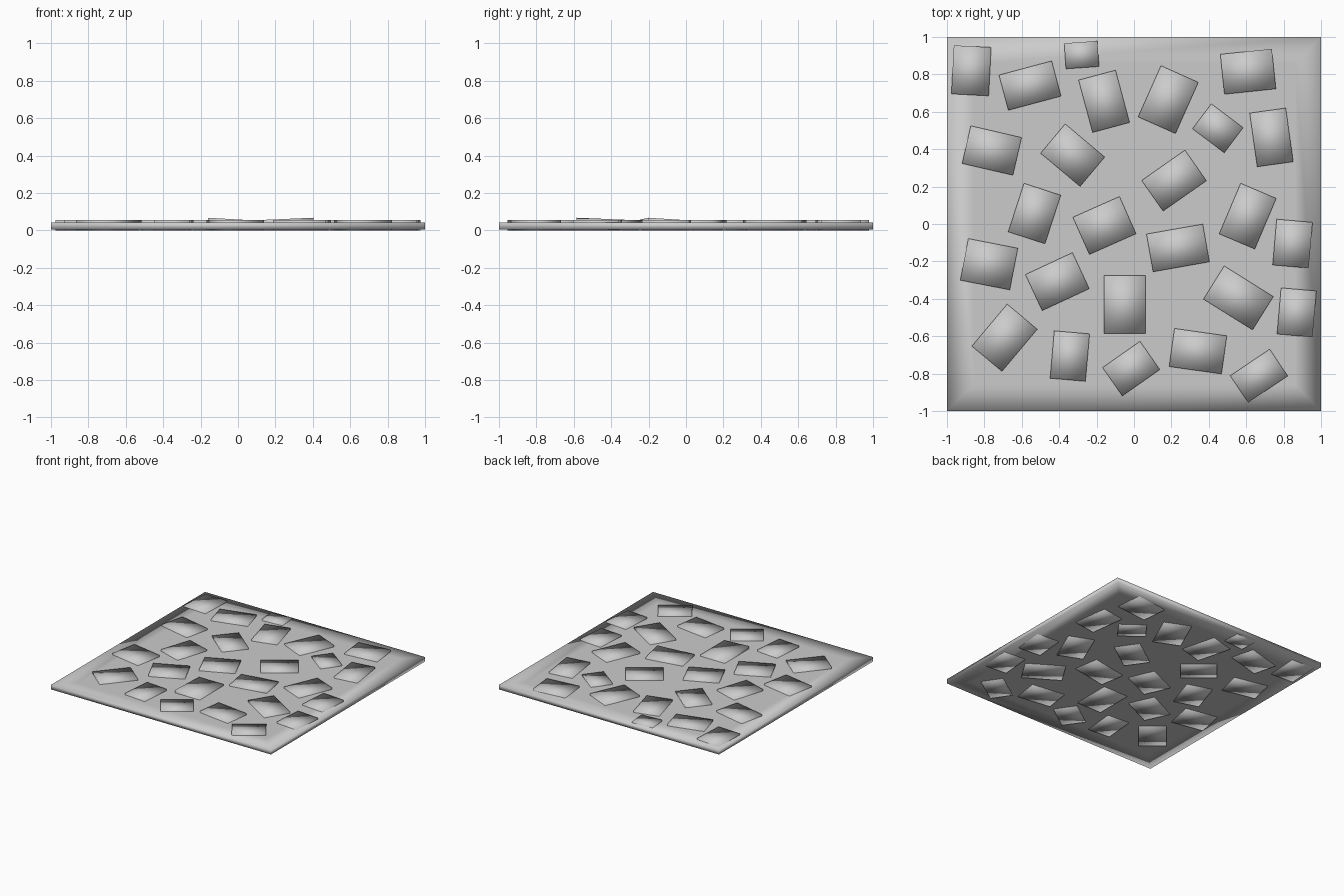
import bpy, bmesh
from math import radians
from mathutils import Matrix, Vector

if "Cube" in bpy.data.objects:
    bpy.data.objects.remove(bpy.data.objects["Cube"])

SLAB_BOTTOM, SLAB_TOP, STONE_TOP, RAISED = 0.006, 0.043, 0.055, 0.068


def make_object(name, bm):
    bmesh.ops.recalc_face_normals(bm, faces=bm.faces)
    for f in bm.faces:
        f.smooth = True
    mesh = bpy.data.meshes.new(name)
    bm.to_mesh(mesh)
    bm.free()
    ob = bpy.data.objects.new(name, mesh)
    bpy.context.collection.objects.link(ob)
    return ob


# thin square ground slab, with a border loop so the smooth shading rolls off at the rim
bm = bmesh.new()
bmesh.ops.create_cube(bm, size=1)
for v in bm.verts:
    v.co = Vector((v.co.x * 2, v.co.y * 2, SLAB_TOP if v.co.z > 0 else SLAB_BOTTOM))
caps = [f for f in bm.faces if abs(f.normal.z) > 0.5]
bmesh.ops.inset_individual(bm, faces=caps, thickness=0.2)
make_object("ground_slab", bm)

# stones: centre x, centre y, width, depth, rotation in degrees
stones = [
    (-.87, .82, .20, .26, -3), (-.556, .74, .292, .195, 15),
    (-.28, .904, .178, .137, 4), (-.16, .656, .205, .29, 15),
    (.183, .665, .219, .30, -24), (.61, .815, .277, .215, 6),
    (.448, .512, .213, .168, -37), (.735, .463, .195, .29, 8),
    (-.76, .393, .279, .207, -13), (-.328, .368, .276, .205, -40),
    (.214, .232, .283, .20, 35), (-.532, .056, .207, .273, -18),
    (-.158, -.008, .273, .218, 24), (.235, -.128, .306, .205, 10),
    (.608, .042, .207, .294, -23), (.848, -.105, .193, .246, -5),
    (-.775, -.215, .27, .227, -11), (-.41, -.308, .278, .213, 25),
    (-.05, -.43, .222, .31, 0), (.558, -.395, .31, .21, -32),
    (.87, -.473, .19, .248, -5), (-.692, -.608, .21, .294, -40),
    (-.343, -.706, .19, .255, -5), (-.015, -.773, .245, .185, 35),
    (.342, -.68, .283, .206, -8), (.668, -.812, .255, .173, 34),
]
# stones with one lifted corner: index -> side of the front edge
lifted = {13: 1, 18: -1}

for i, (cx, cy, w, d, ang) in enumerate(stones):
    bm = bmesh.new()
    bmesh.ops.create_cube(bm, size=1)
    rot = Matrix.Rotation(radians(ang), 3, 'Z')
    for v in bm.verts:
        x, y, z = v.co
        top = STONE_TOP
        if i in lifted and y < 0 and x * lifted[i] > 0:
            top = RAISED
        p = rot @ Vector((x * w, y * d, 0))
        v.co = Vector((cx + p.x, cy + p.y, top if z > 0 else 0))
    make_object(f"paving_stone_{i + 1:02d}", bm)
